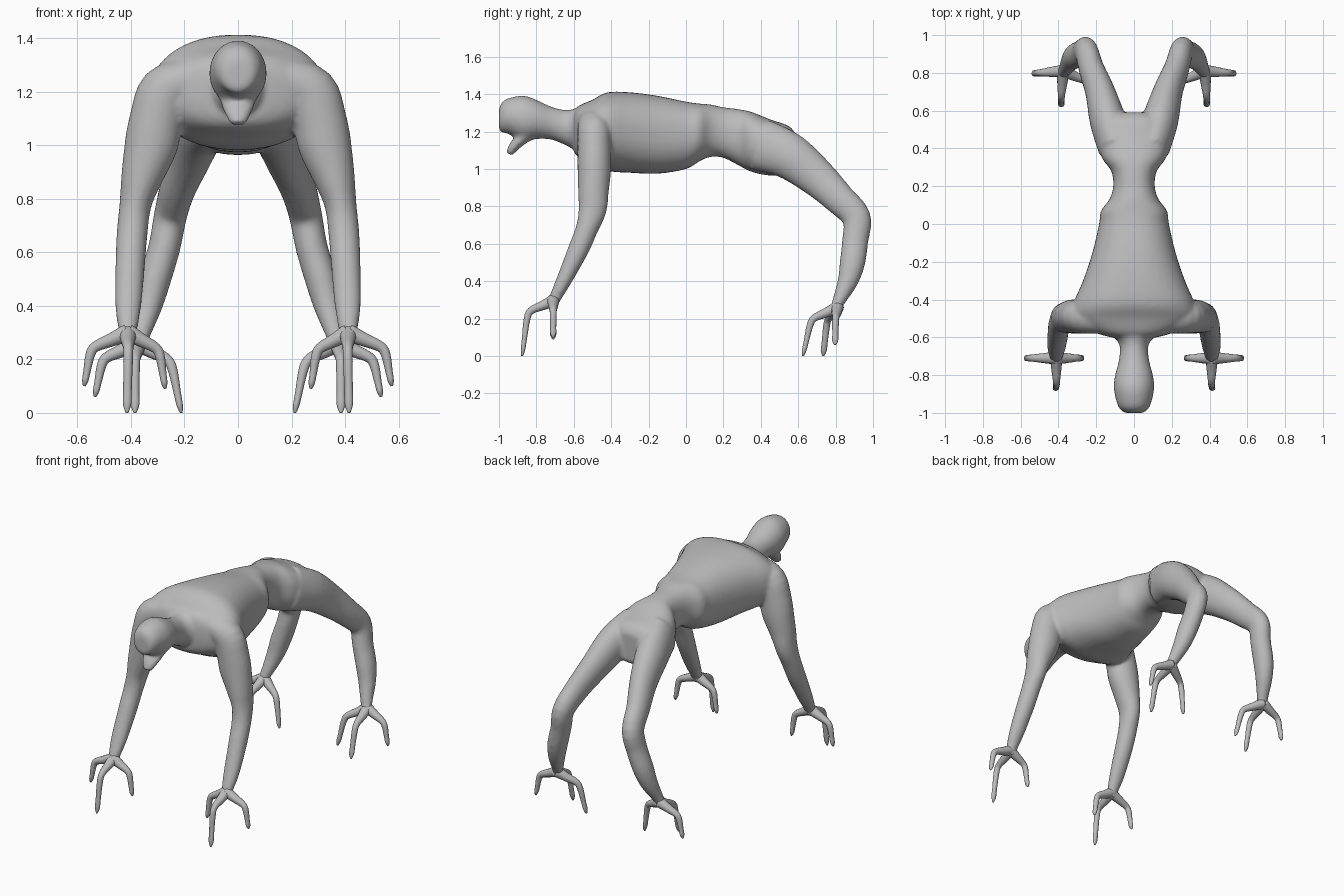
import bpy, bmesh, math
from mathutils import Vector

skin = bpy.data.materials.new("grey skin")
skin.diffuse_color = (0.5, 0.5, 0.5, 1)


def smooth_path(pts, steps=4):
    """Catmull-Rom through (x, y, z, radius_a, radius_b) points."""
    P = [pts[0]] + list(pts) + [pts[-1]]
    out = []
    for i in range(1, len(P) - 2):
        for s in range(steps):
            t = s / steps
            out.append([0.5 * (2 * b + (c - a) * t + (2 * a - 5 * b + 4 * c - d) * t * t
                               + (3 * b - a - 3 * c + d) * t ** 3)
                        for a, b, c, d in zip(*P[i - 1:i + 3])])
    out.append(list(pts[-1]))
    return out


def loft(bm, pts, ref=(1, 0, 0), axis=None, n=24, power=2.0, side=1):
    """Tube of superellipse rings along a path, closed at both ends."""
    path = smooth_path(pts)
    rings = []
    for i, p in enumerate(path):
        a, b = path[max(i - 1, 0)], path[min(i + 1, len(path) - 1)]
        t = Vector(axis) if axis else (Vector(b[:3]) - Vector(a[:3])).normalized()
        u = Vector(ref)
        u = (u - t * u.dot(t)).normalized()
        v = t.cross(u)
        ring = []
        for k in range(n):
            ang = 2 * math.pi * k / n
            c, s = math.cos(ang), math.sin(ang)
            co = (Vector(p[:3]) + u * p[3] * math.copysign(abs(c) ** (2 / power), c)
                  + v * p[4] * math.copysign(abs(s) ** (2 / power), s))
            ring.append(bm.verts.new((co.x * side, co.y, co.z)))
        rings.append(ring)
    for r, q in zip(rings, rings[1:]):
        for k in range(n):
            bm.faces.new((r[k], r[(k + 1) % n], q[(k + 1) % n], q[k]))
    bm.faces.new(rings[0])
    bm.faces.new(rings[-1])


def finish(bm, name):
    bmesh.ops.recalc_face_normals(bm, faces=bm.faces)
    me = bpy.data.meshes.new(name)
    bm.to_mesh(me)
    bm.free()
    me.materials.append(skin)
    me.polygons.foreach_set("use_smooth", [True] * len(me.polygons))
    ob = bpy.data.objects.new(name, me)
    bpy.context.collection.objects.link(ob)
    return ob


body = bmesh.new()

# torso and pelvis: y, centre z, half width, half height
torso = [(-.60, 1.20, .12, .11), (-.57, 1.20, .22, .14), (-.50, 1.20, .32, .17),
         (-.42, 1.20, .32, .21), (-.30, 1.195, .27, .215), (-.15, 1.183, .22, .208),
         (0, 1.18, .185, .18), (.07, 1.195, .175, .155), (.13, 1.205, .13, .14),
         (.20, 1.195, .11, .135), (.28, 1.17, .12, .15), (.35, 1.145, .17, .16),
         (.45, 1.115, .195, .15), (.55, 1.10, .18, .13), (.59, 1.09, .11, .09)]
loft(body, [(0, *t) for t in torso], axis=(0, 1, 0), n=40, power=2.3)

# head and neck
head = [(-1.0, 1.265, .05, .055), (-.985, 1.275, .07, .08), (-.95, 1.283, .09, .095),
        (-.87, 1.27, .107, .122), (-.80, 1.265, .10, .105), (-.72, 1.245, .08, .088),
        (-.64, 1.22, .077, .095), (-.58, 1.21, .12, .115), (-.50, 1.2, .15, .13)]
loft(body, [(0, *h) for h in head], axis=(0, 1, 0), n=32)

# hanging lower jaw
loft(body, [(0, -.80, 1.22, .065, .05), (0, -.87, 1.17, .068, .036),
            (0, -.92, 1.12, .05, .028), (0, -.945, 1.08, .03, .018)])

for side in (1, -1):
    # arm
    loft(body, [(.18, -.49, 1.25, .08, .09), (.27, -.49, 1.20, .10, .09),
                (.305, -.49, 1.10, .10, .09), (.325, -.49, 1.0, .10, .09),
                (.36, -.495, .88, .078, .082), (.383, -.50, .78, .06, .075),
                (.395, -.53, .68, .058, .06), (.402, -.575, .57, .056, .056),
                (.41, -.65, .41, .05, .042), (.412, -.70, .31, .036, .032),
                (.412, -.715, .27, .032, .028)], side=side)
    # leg
    loft(body, [(.10, .40, 1.13, .09, .14), (.14, .55, 1.07, .095, .125),
                (.18, .70, .955, .078, .103), (.225, .82, .84, .067, .085),
                (.252, .912, .74, .062, .077), (.275, .905, .62, .06, .07),
                (.31, .89, .50, .06, .068), (.335, .865, .40, .052, .055),
                (.365, .815, .29, .036, .034), (.38, .80, .25, .032, .03)], side=side)

body_ob = finish(body, "body")
rm = body_ob.modifiers.new("blend", 'REMESH')
rm.mode = 'VOXEL'
rm.voxel_size = 0.011
rm.use_smooth_shade = True
sm = body_ob.modifiers.new("soften", 'SMOOTH')
sm.factor = 0.5
sm.iterations = 6

# clawed digits: root, knuckle, tip
digits = {
    "hand_digits": [((.412, -.70, .30), (.41, -.845, .235), (.415, -.876, 0)),
                    ((.412, -.71, .30), (.548, -.71, .24), (.575, -.71, .10)),
                    ((.412, -.71, .30), (.295, -.71, .235), (.272, -.71, .09))],
    "foot_digits": [((.375, .81, .26), (.385, .67, .195), (.385, .625, 0)),
                    ((.375, .81, .26), (.505, .80, .20), (.535, .797, .06)),
                    ((.375, .81, .26), (.25, .755, .19), (.212, .733, 0))]}
for name, fingers in digits.items():
    bm = bmesh.new()
    for side in (1, -1):
        for root, knuckle, tip in fingers:
            r, k, t = Vector(root), Vector(knuckle), Vector(tip)
            out = k - r
            ref = (0, 1, 0) if abs(out.x) > abs(out.y) else (1, 0, 0)
            loft(bm, [(*r, .034, .034), (*r.lerp(k, .45), .027, .026), (*r.lerp(k, .9), .019, .02),
                      (*k.lerp(t, .18), .018, .018), (*k.lerp(t, .6), .016, .014),
                      (*k.lerp(t, .85), .016, .012), (*t, .005, .005)],
                 ref=ref, n=14, side=side)
    finish(bm, name)
